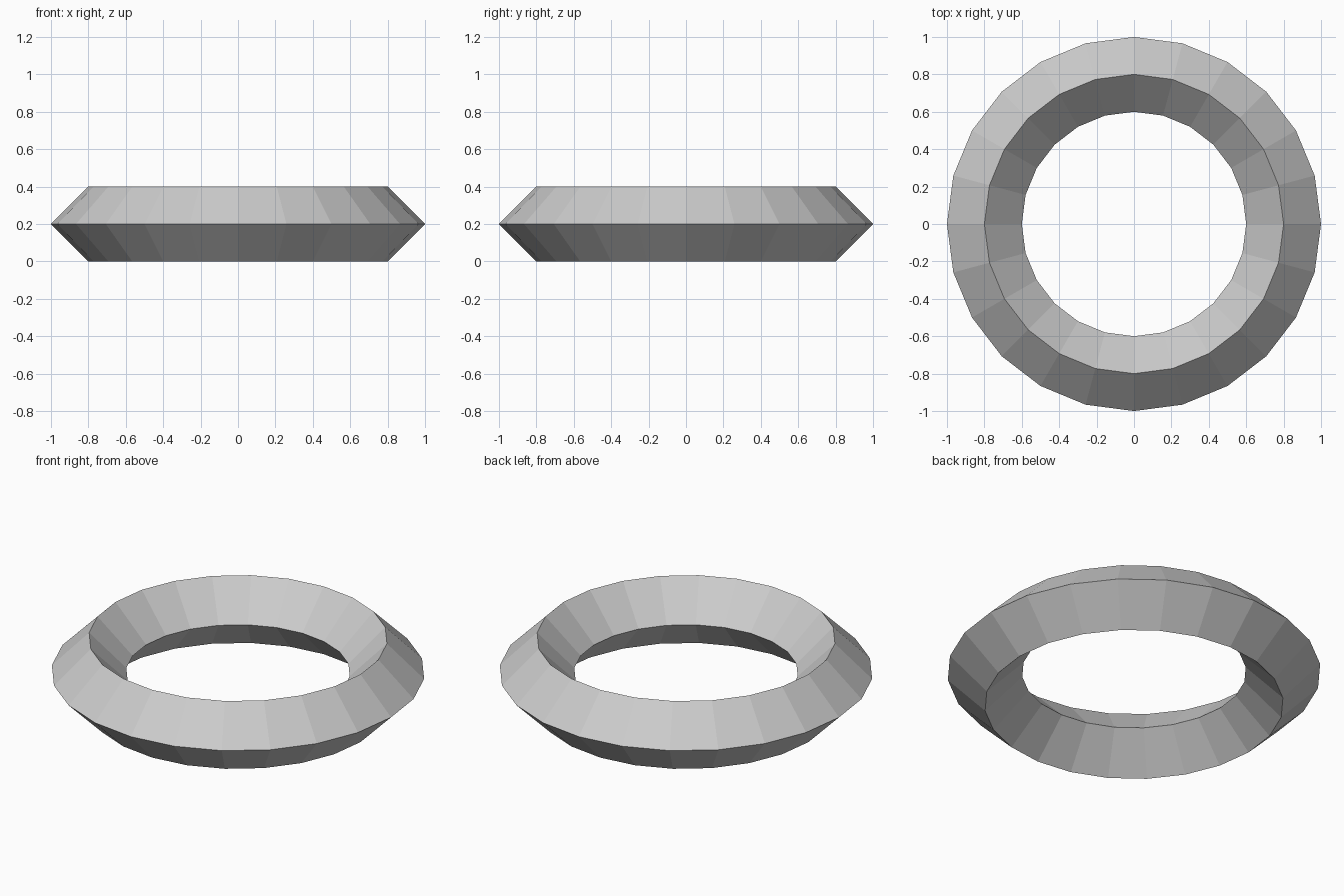
import bpy

if "Cube" in bpy.data.objects:
    bpy.data.objects.remove(bpy.data.objects["Cube"])

# Faceted ring: 24 segments around, diamond cross-section
bpy.ops.mesh.primitive_torus_add(
    major_segments=24, minor_segments=4,
    major_radius=0.8, minor_radius=0.2,
    location=(0, 0, 0.2))
ring = bpy.context.object
ring.name = "ring"
bpy.ops.object.shade_flat()
